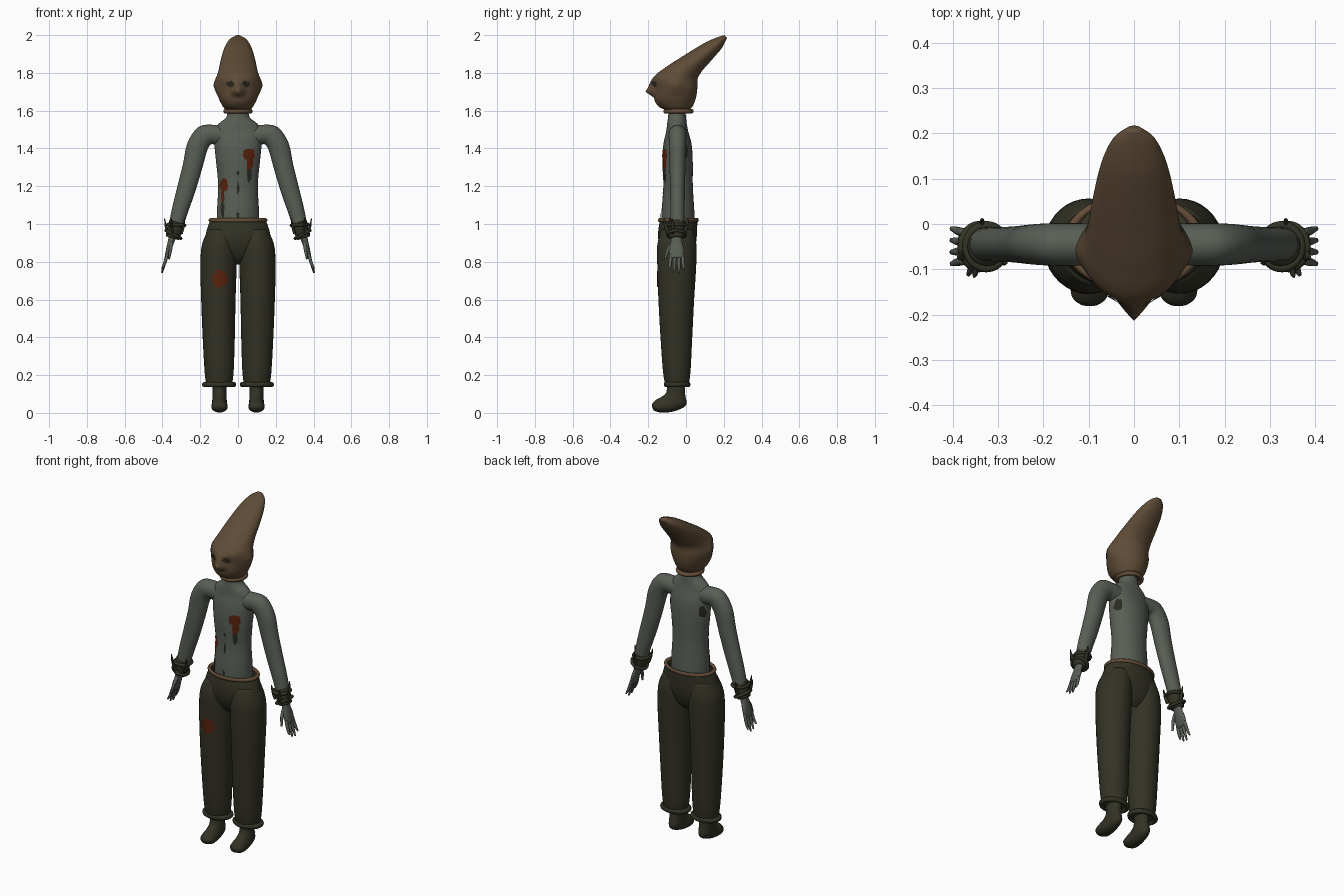
import bpy, bmesh, math, random
from mathutils import Vector
from mathutils.bvhtree import BVHTree

random.seed(4)
cube = bpy.data.objects.get("Cube")
if cube:
    bpy.data.objects.remove(cube)


def material(name, r, g, b):
    m = bpy.data.materials.new(name)
    m.use_nodes = True
    m.diffuse_color = (r, g, b, 1)
    bsdf = m.node_tree.nodes["Principled BSDF"]
    bsdf.inputs["Base Color"].default_value = (r, g, b, 1)
    bsdf.inputs["Roughness"].default_value = 0.9
    return m


BROWN = material("sack brown", 0.115, 0.072, 0.038)
SHIRT = material("grey green", 0.098, 0.113, 0.092)
OLIVE = material("dark olive", 0.033, 0.032, 0.019)
BLOOD = material("rust red", 0.10, 0.016, 0.004)
HOLE = material("dark hole", 0.022, 0.022, 0.017)
ROPE = material("rope brown", 0.13, 0.075, 0.038)


def finish(name, bm, mat):
    me = bpy.data.meshes.new(name)
    bm.to_mesh(me)
    bm.free()
    me.materials.append(mat)
    me.shade_smooth()
    ob = bpy.data.objects.new(name, me)
    bpy.context.scene.collection.objects.link(ob)
    return ob


def spline(a, b, c, d, t):
    return 0.5 * (2 * b + (c - a) * t + (2 * a - 5 * b + 4 * c - d) * t * t
                  + (3 * b - a - 3 * c + d) * t ** 3)


def loft(name, rings, mat, n=28, sub=4, caps=True, shape=None):
    """Smooth skin through elliptical rings given as (centre, half axis, half axis)."""
    last = len(rings) - 1
    dense = []
    for i in range(last):
        quad = [rings[min(max(i + k, 0), last)] for k in (-1, 0, 1, 2)]
        for s in range(sub):
            dense.append([spline(*[q[j] for q in quad], s / sub) for j in range(3)])
    dense.append(rings[-1])
    bm = bmesh.new()
    loops = []
    for c, u, v in dense:
        loop = []
        for k in range(n):
            a = math.tau * k / n
            p = c + u * math.cos(a) + v * math.sin(a)
            loop.append(bm.verts.new(shape(p) if shape else p))
        loops.append(loop)
    for lo, hi in zip(loops, loops[1:]):
        for k in range(n):
            bm.faces.new((lo[k], lo[(k + 1) % n], hi[(k + 1) % n], hi[k]))
    if caps:
        bm.faces.new(loops[0])
        bm.faces.new(loops[-1])
    bmesh.ops.recalc_face_normals(bm, faces=bm.faces)
    return finish(name, bm, mat)


def span(fy, fz, by, bz, w, x=0):
    """Ring between a front and a back point, with half width w."""
    f, b = Vector((x, fy, fz)), Vector((x, by, bz))
    return (f + b) / 2, Vector((w, 0, 0)), (f - b) / 2


def tube(name, pts, mat, s=1, **kw):
    """Limb along points (x, y, z, thickness in xz, thickness in y)."""
    pos = [Vector((s * p[0], p[1], p[2])) for p in pts]
    rings = []
    for i, p in enumerate(pts):
        d = pos[min(i + 1, len(pos) - 1)] - pos[max(i - 1, 0)]
        u = Vector((d.z, 0, -d.x)).normalized()
        rings.append((pos[i], u * p[3], u.cross(d.normalized()) * p[4]))
    return loft(name, rings, mat, **kw)


def band(name, loc, rx, ry, thick, mat, tilt=0):
    bpy.ops.mesh.primitive_torus_add(location=loc, rotation=(0, tilt, 0), major_radius=rx,
                                     minor_radius=thick, major_segments=36, minor_segments=10)
    ob = bpy.context.object
    ob.name = name
    ob.scale.y = ry / rx
    ob.data.materials.append(mat)
    ob.data.shade_smooth()


def patch(name, target, x, z, rx, rz, mat, side=-1, rough=0.15, n=20):
    """Thin ragged patch laid on the front (side=-1) or back of a part."""
    me = target.data
    tree = BVHTree.FromPolygons([v.co for v in me.vertices], [p.vertices for p in me.polygons])
    bm = bmesh.new()

    def drop(px, pz):
        hit = tree.ray_cast(Vector((px, side * 2, pz)), Vector((0, -side, 0)))[0]
        return bm.verts.new(hit + Vector((0, side * 0.004, 0))) if hit else None

    jag = [1 + random.uniform(-rough, rough) for _ in range(n)]
    inner = [drop(x, z)] * n
    for r in (0.35, 0.7, 1):
        outer = [drop(x + rx * r * jag[k] * math.cos(math.tau * k / n),
                      z + rz * r * jag[k] * math.sin(math.tau * k / n)) for k in range(n)]
        for k in range(n):
            corners = list(dict.fromkeys((inner[k], outer[k], outer[(k + 1) % n], inner[(k + 1) % n])))
            if None not in corners:
                f = bm.faces.new(corners)
                f.normal_update()
                if f.normal.y * side < 0:
                    f.normal_flip()
        inner = outer
    return finish(name, bm, mat)


# Pointed hood with a beak nose and flared cheek points
def hood_shape(p):
    p = p.copy()
    if p.y < -0.1:
        dz = p.z - 1.70
        fall = 1 - (dz / 0.08 if dz > 0 else -dz / 0.03)
        p.y -= 0.046 * max(0, fall) * max(0, 1 - abs(p.x) / 0.045)
    flare = max(0, 1 - abs(p.z - 1.735) / 0.06) * max(0, 1 - abs(p.y + 0.06) / 0.06)
    p.x *= 1 + 0.14 * flare
    return p


hood = loft("hood", [
    span(-0.11, 1.605, 0.015, 1.605, 0.065), span(-0.145, 1.622, 0.035, 1.622, 0.08),
    span(-0.168, 1.66, 0.053, 1.67, 0.102), span(-0.168, 1.72, 0.06, 1.72, 0.115),
    span(-0.168, 1.78, 0.062, 1.77, 0.112), span(-0.10, 1.835, 0.085, 1.81, 0.101),
    span(-0.03, 1.88, 0.12, 1.85, 0.092), span(0.05, 1.93, 0.155, 1.89, 0.080),
    span(0.11, 1.965, 0.185, 1.925, 0.066), span(0.17, 1.99, 0.205, 1.96, 0.045),
    span(0.203, 2.0, 0.217, 1.985, 0.016)], BROWN, n=64, sub=6, shape=hood_shape)
band("neck_cord", (0, -0.04, 1.597), 0.066, 0.068, 0.012, ROPE)

# Shirt body and neck
torso = loft("shirt_body", [
    span(-0.125, 0.95, 0.045, 0.95, 0.11), span(-0.13, 1.05, 0.045, 1.05, 0.112),
    span(-0.12, 1.2, 0.036, 1.2, 0.105), span(-0.125, 1.32, 0.036, 1.32, 0.115),
    span(-0.12, 1.42, 0.03, 1.42, 0.125), span(-0.105, 1.49, 0.012, 1.49, 0.125),
    span(-0.1, 1.53, 0.004, 1.53, 0.103), span(-0.095, 1.565, 0, 1.565, 0.062),
    span(-0.092, 1.61, -0.005, 1.61, 0.055)], SHIRT, n=40)

# Trouser seat, open at the waist, and rope belt
loft("trouser_seat", [
    span(-0.138, 1.02, 0.06, 1.02, 0.147), span(-0.148, 0.95, 0.058, 0.95, 0.17),
    span(-0.14, 0.88, 0.05, 0.88, 0.17), span(-0.11, 0.82, 0.03, 0.82, 0.12),
    span(-0.07, 0.785, 0, 0.785, 0.04)], OLIVE, n=40, caps=False)
band("rope_belt", (0, -0.04, 1.02), 0.145, 0.1, 0.011, ROPE)

for s, label in ((1, "left"), (-1, "right")):
    # Trouser leg, rolled hem and foot
    leg = loft(label + "_trouser_leg", [
        span(-0.13, 0.97, 0.04, 0.97, 0.07, s * 0.088), span(-0.152, 0.89, 0.055, 0.89, 0.093, s * 0.098),
        span(-0.152, 0.78, 0.054, 0.78, 0.096, s * 0.103), span(-0.146, 0.6, 0.043, 0.6, 0.091, s * 0.104),
        span(-0.135, 0.4, 0.033, 0.4, 0.085, s * 0.102), span(-0.122, 0.22, 0.024, 0.22, 0.077, s * 0.1),
        span(-0.11, 0.15, 0.014, 0.15, 0.068, s * 0.1)], OLIVE, n=36)
    if s < 0:
        patch("trouser_stain", leg, -0.097, 0.71, 0.042, 0.048, BLOOD)
    band(label + "_hem", (s * 0.1, -0.047, 0.15), 0.077, 0.06, 0.014, OLIVE)
    loft(label + "_foot", [
        span(-0.1, 0.17, -0.008, 0.17, 0.038, s * 0.098), span(-0.104, 0.11, -0.005, 0.1, 0.036, s * 0.098),
        span(-0.13, 0.085, 0, 0.04, 0.039, s * 0.098), span(-0.157, 0.07, -0.065, 0.008, 0.042, s * 0.098),
        span(-0.176, 0.053, -0.135, 0.002, 0.04, s * 0.098),
        span(-0.181, 0.035, -0.172, 0.014, 0.02, s * 0.098)], OLIVE)

    # Sleeve
    y = -0.045
    tube(label + "_sleeve", [
        (0.07, y, 1.465, 0.05, 0.045), (0.125, y, 1.473, 0.052, 0.047), (0.175, y, 1.468, 0.057, 0.047),
        (0.215, y, 1.41, 0.056, 0.045), (0.242, y, 1.3, 0.052, 0.042), (0.275, y, 1.18, 0.049, 0.039),
        (0.305, y, 1.08, 0.044, 0.038), (0.332, y, 0.98, 0.037, 0.036)], SHIRT, s)

    # Ragged wrist wrap: cuff, straps and loose strips
    y = -0.05
    tube(label + "_cuff", [(0.322, y, 1.01, 0.043, 0.043), (0.336, y, 0.965, 0.041, 0.042),
                           (0.348, y, 0.925, 0.036, 0.039)], OLIVE, s, n=16)
    for x, z, tilt in ((0.326, 0.995, -0.05), (0.342, 0.945, -0.5)):
        band(label + "_wrist_strap", (s * x, y, z), 0.044, 0.047, 0.009, OLIVE, s * tilt)
    for k, (dx, dy) in enumerate(((0.045, -0.02), (-0.045, -0.03), (0.015, -0.055), (0.0, 0.05))):
        tube(label + "_loose_strip", [(0.335 + dx * 0.8, y + dy * 0.8, 0.95, 0.007, 0.012),
                                      (0.335 + dx * 1.05, y + dy * 1.05, 0.99, 0.006, 0.010),
                                      (0.335 + dx * 1.2, y + dy * 1.2, 1.03, 0.002, 0.003)], OLIVE, s, n=8)

    # Hand with four fingers and a thumb
    tube(label + "_palm", [(0.335, y, 0.97, 0.024, 0.026), (0.355, y, 0.905, 0.017, 0.030),
                           (0.367, y, 0.865, 0.014, 0.040), (0.380, y, 0.82, 0.009, 0.038)], SHIRT, s, n=20)
    for k, tip in enumerate((0.765, 0.745, 0.74, 0.76)):
        fy = y - 0.03 + 0.02 * k
        ty = y - 0.038 + 0.026 * k
        tube(label + "_finger", [(0.374, fy, 0.84, 0.008, 0.01), (0.389, (fy + ty) / 2, 0.79, 0.008, 0.009),
                                 (0.403, ty, tip, 0.004, 0.005)], SHIRT, s, n=10)
    tube(label + "_thumb", [(0.352, y - 0.018, 0.905, 0.009, 0.012), (0.357, y - 0.045, 0.865, 0.009, 0.010),
                            (0.365, y - 0.06, 0.815, 0.005, 0.006)], SHIRT, s, n=10)

    # Eye hole and torn armpit
    patch(label + "_eye_hole", hood, s * 0.043, 1.742, 0.021, 0.015, HOLE, rough=0.25)
    patch(label + "_armpit_tear", torso, s * 0.105, 1.385, 0.014, 0.035, HOLE, side=1)

# Stains, drips and tears on the shirt front
patch("chest_stain", torso, 0.057, 1.37, 0.034, 0.032, BLOOD)
for x, z, h in ((0.055, 1.32, 0.04), (0.072, 1.325, 0.03)):
    patch("chest_drip", torso, x, z, 0.009, h, BLOOD)
patch("chest_tear", torso, 0.06, 1.258, 0.013, 0.036, HOLE, rough=0.25)
patch("belly_stain", torso, -0.075, 1.205, 0.021, 0.034, BLOOD)
patch("belly_drip", torso, -0.081, 1.15, 0.009, 0.04, BLOOD)
patch("belly_tear", torso, -0.082, 1.075, 0.010, 0.042, HOLE, rough=0.25)
for z, h in ((1.27, 0.012), (1.19, 0.035), (1.045, 0.018)):
    patch("front_slit", torso, 0, z, 0.007, h, HOLE, rough=0.3)
